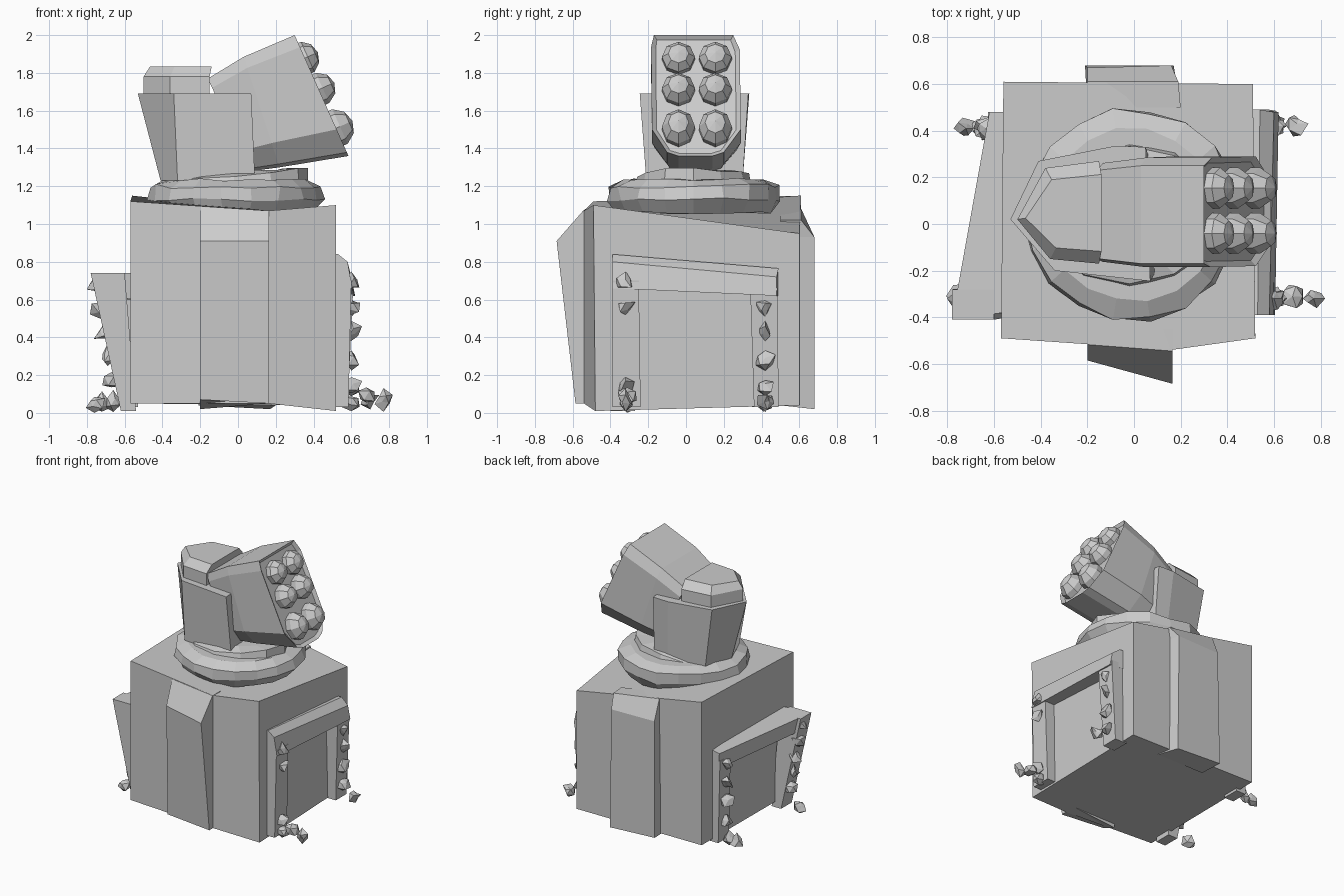
import bpy, bmesh, math, random
from mathutils import Vector, Matrix

if "Cube" in bpy.data.objects:
    bpy.data.objects.remove(bpy.data.objects["Cube"])
random.seed(4)

grey = bpy.data.materials.new("stone grey")
grey.diffuse_color = (0.6, 0.6, 0.6, 1)
grey.use_nodes = True
grey.node_tree.nodes["Principled BSDF"].inputs["Base Color"].default_value = grey.diffuse_color


def finish(name, bm):
    bmesh.ops.recalc_face_normals(bm, faces=bm.faces)
    me = bpy.data.meshes.new(name)
    bm.to_mesh(me)
    bm.free()
    me.materials.append(grey)
    ob = bpy.data.objects.new(name, me)
    bpy.context.collection.objects.link(ob)
    return ob


def loft(name, *loops, inset=None):
    """Skin a stack of point loops and cap both ends; inset = (rim, depth) on the last cap."""
    bm = bmesh.new()
    rows = [[bm.verts.new(p) for p in lp] for lp in loops]
    n = len(rows[0])
    for a, b in zip(rows, rows[1:]):
        for i in range(n):
            j = (i + 1) % n
            bm.faces.new((a[i], a[j], b[j], b[i]))
    bm.faces.new(rows[0][::-1])
    cap = bm.faces.new(rows[-1])
    bmesh.ops.recalc_face_normals(bm, faces=bm.faces)
    if inset:
        bmesh.ops.inset_region(bm, faces=[cap], thickness=inset[0], depth=inset[1])
    return finish(name, bm)


def flat(plan, z):
    return [(x, y, z) for x, y in plan]


# body: slightly crooked block with a folded front
loft("body",
     [(-.57, -.49, .05), (.16, -.54, .05), (.52, -.48, .01), (.51, .60, .04), (-.56, .61, .05)],
     [(-.57, -.49, 1.12), (.16, -.54, 1.07), (.52, -.49, 1.10), (.51, .60, .95), (-.56, .61, 1.15)])

# front and back ribs with sloped tops
loft("front_rib",
     [(-.20, -.45, .02), (.165, -.45, .05), (.165, -.585, .05), (-.20, -.57, .07)],
     [(-.20, -.45, .91), (.165, -.45, .91), (.165, -.685, .91), (-.20, -.585, .91)],
     [(-.20, -.45, 1.09), (.165, -.45, 1.07), (.165, -.545, 1.07), (-.20, -.517, 1.09)])
loft("back_rib",
     [(-.20, .5, .04), (.20, .5, .04), (.17, .68, .02), (-.21, .68, .04)],
     [(-.20, .5, .93), (.20, .5, .93), (.16, .68, .93), (-.20, .67, .93)],
     [(-.20, .5, 1.08), (.20, .5, 1.02), (.19, .61, 1.02), (-.20, .61, 1.08)])


# side door frames: pillars and lintels
def quad(z, x0, x1, y0, y1):
    return [(x0, y0, z), (x1, y0, z), (x1, y1, z), (x0, y1, z)]


loft("right_front_pillar", quad(.03, .48, .585, -.39, -.24), quad(.70, .48, .60, -.39, -.25))
loft("right_back_pillar", quad(.03, .48, .58, .36, .49), quad(.66, .48, .61, .34, .485))
loft("right_lintel",
     [(.48, -.39, .66), (.605, -.39, .66), (.58, -.39, .80), (.53, -.39, .84), (.48, -.39, .84)],
     [(.48, .49, .62), (.62, .48, .62), (.60, .48, .72), (.54, .49, .765), (.48, .49, .765)])
loft("left_front_pillar", quad(.01, -.62, -.54, -.40, -.27), quad(.74, -.78, -.60, -.41, -.28))
loft("left_back_pillar", quad(.03, -.61, -.53, .35, .48), quad(.66, -.625, -.53, .35, .48))
loft("left_lintel",
     [(-.54, -.38, .60), (-.75, -.40, .62), (-.78, -.41, .74), (-.56, -.38, .74)],
     [(-.53, .48, .60), (-.61, .48, .60), (-.62, .48, .72), (-.53, .48, .74)])


# swivel ring and neck
def circle(cx, cy, rx, ry, z, n, j, tilt=0.0):
    pts = []
    for i in range(n):
        a = 2 * math.pi * i / n
        k = 1 + random.uniform(-j, j)
        x = cx + rx * k * math.cos(a)
        pts.append((x, cy + ry * k * math.sin(a), z + tilt * x + random.uniform(-j, j) * .4))
    return pts


loft("swivel_ring",
     circle(-.01, .04, .40, .41, 1.06, 18, .02),
     circle(-.01, .04, .46, .455, 1.13, 18, .03),
     circle(-.01, .04, .455, .45, 1.20, 18, .03),
     circle(-.01, .04, .38, .37, 1.235, 18, .02))
loft("neck",
     circle(-.02, .04, .39, .31, 1.19, 12, .03),
     circle(-.02, .04, .38, .29, 1.26, 12, .03, .09),
     circle(-.02, .04, .26, .22, 1.28, 12, .02, .06))

# cradle and rear housing of the turret
loft("cradle",
     flat([(.09, -.21), (-.32, -.19), (-.41, .03), (-.34, .25), (-.05, .30), (.06, .30)], 1.23),
     flat([(.07, -.245), (-.34, -.20), (-.53, .02), (-.41, .27), (-.08, .335), (.05, .33)], 1.69))
rear = [(-.15, -.17), (-.36, -.15), (-.50, .02), (-.38, .24), (-.15, .27)]
loft("rear_housing", flat(rear, 1.6), flat(rear, 1.78),
     [(x * .93, .04 + (y - .04) * .75, 1.835) for x, y in rear])

# launcher pod: chamfered box tilted upward to the right
outline = [(-.17, 0), (.25, 0), (.285, .12), (.29, .78), (.20, .97), (.14, 1), (-.04, 1),
           (-.10, .97), (-.18, .78), (-.185, .1)]


def section(top, bottom, squeeze):
    return [(top[0] + (bottom[0] - top[0]) * t, .05 + (y - .05) * squeeze,
             top[1] + (bottom[1] - top[1]) * t) for y, t in outline]


loft("launcher_pod",
     section((-.16, 1.77), (.07, 1.28), .9),
     section((.03, 1.885), (.22, 1.30), 1.0),
     section((.30, 2.0), (.585, 1.36), 1.0), inset=(.025, -.02))

# six faceted warheads in two columns on the pod face
axis = Vector((.91, 0, .41))
turn = axis.to_track_quat('Z', 'Y').to_matrix().to_4x4()
bm = bmesh.new()
for y in (-.04, .155):
    for t, length in ((.19, .085), (.45, .10), (.77, .105)):
        pos = Vector((.30 + .285 * t, y, 2.0 - .64 * t)) - axis * .01
        size = Matrix.Diagonal((.092, .092 if t < .6 else .105, length, 1))
        bmesh.ops.create_uvsphere(bm, u_segments=8, v_segments=5, radius=1,
                                  matrix=Matrix.Translation(pos) @ turn @ size)
finish("warheads", bm)

# jagged rubble on the pillars and on the floor
spots = [(.60, -.32, z) for z in (.69, .56, .14, .06)]
spots += [(.60, .42, z) for z in (.56, .43, .28, .14)]
spots += [(-.645 - .15 * z, -.32, z) for z in (.68, .55, .42, .30, .17)]
spots += [(-.635, .41, z) for z in (.62, .48, .34, .18)]
spots += [(.68, -.31, .09), (.77, -.32, .07), (.70, .43, .07),
          (-.72, .41, .05), (-.76, -.31, .05), (-.66, .42, .06)]
bm = bmesh.new()
for p in spots:
    new = bmesh.ops.create_icosphere(bm, subdivisions=1, radius=1)["verts"]
    for v in new:
        r = random.uniform(.022, .065)
        v.co = Vector(p) + v.co * r
        v.co.z = max(v.co.z, 0.0)
finish("rubble", bm)
